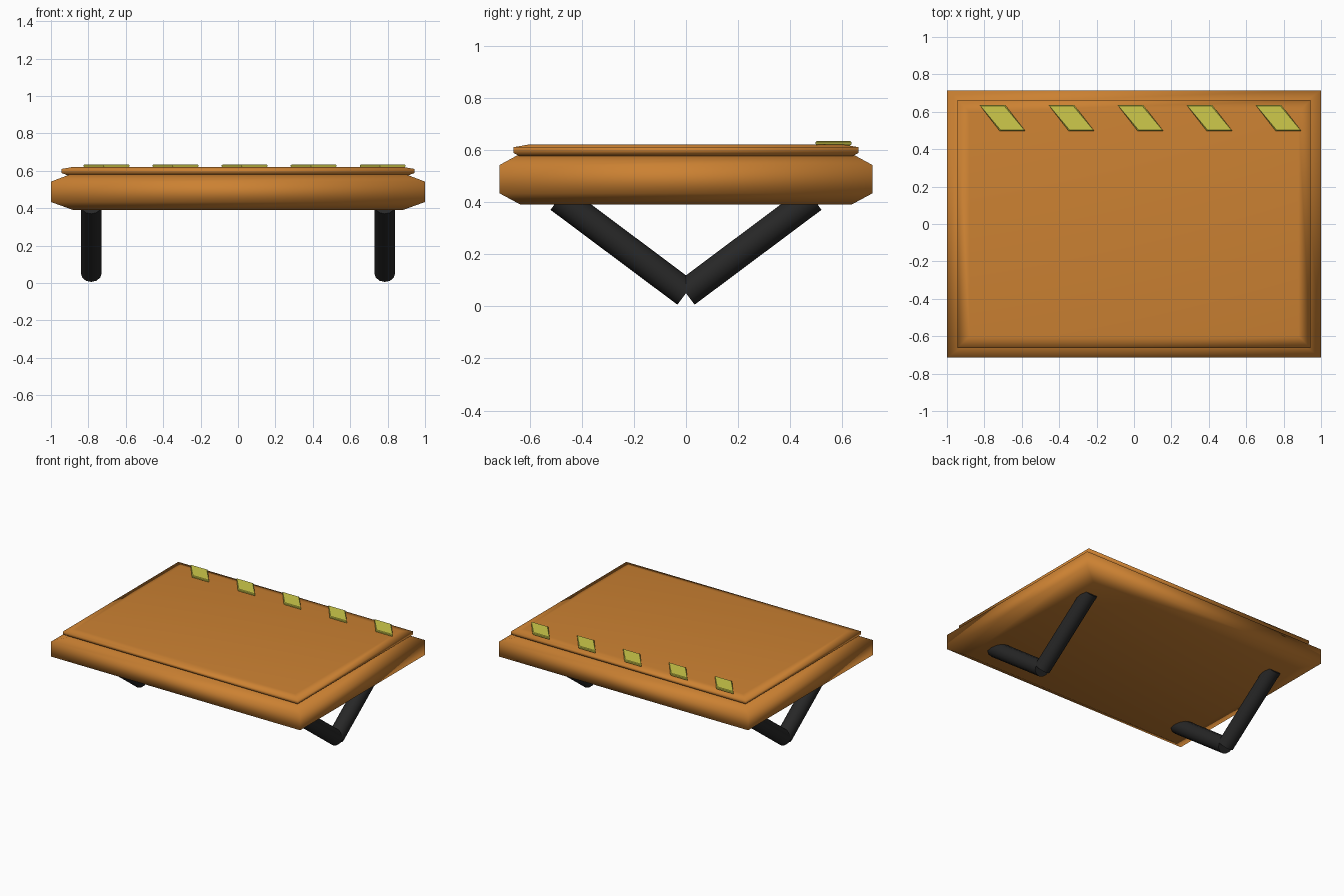
import bpy
import math
from mathutils import Vector

if "Cube" in bpy.data.objects:
    bpy.data.objects.remove(bpy.data.objects["Cube"])


def material(name, rgb):
    m = bpy.data.materials.new(name)
    m.diffuse_color = (*rgb, 1)
    m.use_nodes = True
    m.node_tree.nodes["Principled BSDF"].inputs["Base Color"].default_value = m.diffuse_color
    return m


wood = material("warm wood", (0.60, 0.22, 0.032))
black = material("black metal", (0.02, 0.02, 0.02))
yellow = material("olive yellow", (0.62, 0.59, 0.07))


def stacked(name, rings, mat, smooth):
    """Solid skinned over equal-length rings of points, bottom to top."""
    n = len(rings[0])
    verts = [p for ring in rings for p in ring]
    faces = [tuple(reversed(range(n))), tuple(range(len(verts) - n, len(verts)))]
    for r in range(len(rings) - 1):
        for i in range(n):
            j = (i + 1) % n
            faces.append((r * n + i, r * n + j, (r + 1) * n + j, (r + 1) * n + i))
    mesh = bpy.data.meshes.new(name)
    mesh.from_pydata(verts, [], faces)
    mesh.materials.append(mat)
    mesh.shade_smooth() if smooth else mesh.shade_flat()
    obj = bpy.data.objects.new(name, mesh)
    bpy.context.collection.objects.link(obj)
    return obj


def rect(hx, hy, z):
    return [(-hx, -hy, z), (hx, -hy, z), (hx, hy, z), (-hx, hy, z)]


# Thick slab with chamfered upper and lower rims
stacked("slab", [rect(0.88, 0.635, 0.39), rect(1.0, 0.715, 0.433),
                 rect(1.0, 0.715, 0.542), rect(0.90, 0.645, 0.58)], wood, True)

# Thin top panel resting on the slab
stacked("top_panel", [rect(0.90, 0.63, 0.572), rect(0.943, 0.662, 0.588),
                      rect(0.943, 0.662, 0.61), rect(0.88, 0.60, 0.621)], wood, True)


# Slanted marks along the back edge
def slanted(cx, inset, z):
    y0, y1 = 0.497 + inset, 0.635 - inset
    return [(cx - 0.015 + inset, y0, z), (cx + 0.122 - inset, y0, z),
            (cx + 0.015 - inset, y1, z), (cx - 0.122 + inset, y1, z)]


for i in range(5):
    cx = 0.035 + (i - 2) * 0.369
    stacked(f"mark_{i + 1}", [slanted(cx, 0.004, 0.617), slanted(cx, 0, 0.623),
                              slanted(cx, 0, 0.630), slanted(cx, 0.005, 0.634)],
            yellow, False)

# V-shaped legs made from round bars
for side, x in (("left", -0.785), ("right", 0.785)):
    for end, s in (("front", -1), ("back", 1)):
        a, b = Vector((x, 0, 0.05)), Vector((x, s * 0.487, 0.414))
        bpy.ops.mesh.primitive_cylinder_add(vertices=12, radius=0.055,
                                            depth=(b - a).length,
                                            location=(a + b) / 2)
        leg = bpy.context.object
        leg.name = f"{side}_{end}_leg"
        leg.rotation_euler = (b - a).to_track_quat('Z', 'Y').to_euler()
        leg.data.materials.append(black)
        bpy.ops.object.shade_smooth_by_angle(angle=math.radians(50))
